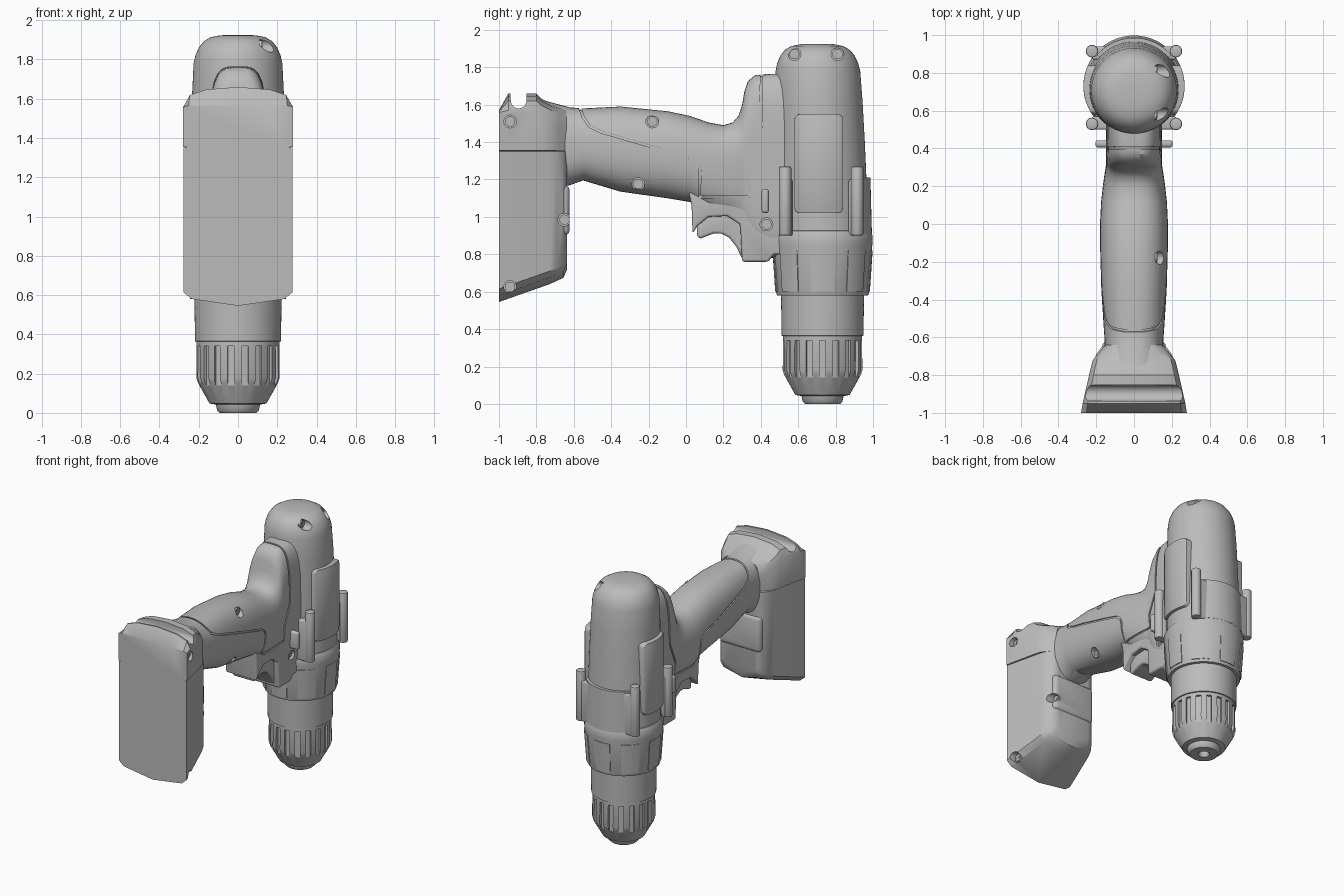
import bpy, bmesh
from math import sin, cos, pi, radians
from mathutils import Matrix, Vector

if "Cube" in bpy.data.objects:
    bpy.data.objects.remove(bpy.data.objects["Cube"])

GREY = (0.5, 0.5, 0.5, 1)
grey = bpy.data.materials.new("plain grey")
grey.use_nodes = True
grey.diffuse_color = GREY
grey.node_tree.nodes["Principled BSDF"].inputs["Base Color"].default_value = GREY

AXIS = 0.73  # y of the barrel centre line


def make(name, bm):
    bmesh.ops.recalc_face_normals(bm, faces=bm.faces)
    mesh = bpy.data.meshes.new(name)
    bm.to_mesh(mesh)
    bm.free()
    mesh.materials.append(grey)
    obj = bpy.data.objects.new(name, mesh)
    bpy.context.collection.objects.link(obj)
    return obj


def activate(obj):
    for other in bpy.context.selected_objects:
        other.select_set(False)
    obj.select_set(True)
    bpy.context.view_layer.objects.active = obj


def bevel(obj, width, segments=3):
    mod = obj.modifiers.new("bevel", "BEVEL")
    mod.width, mod.segments = width, segments
    mod.limit_method, mod.angle_limit = "ANGLE", radians(40)
    activate(obj)
    bpy.ops.object.modifier_apply(modifier=mod.name)
    return obj


def boolean(obj, tool, operation="DIFFERENCE"):
    mod = obj.modifiers.new("cut", "BOOLEAN")
    mod.object, mod.operation, mod.solver = tool, operation, "EXACT"
    activate(obj)
    bpy.ops.object.modifier_apply(modifier=mod.name)
    return obj


def loft(name, rings):
    bm = bmesh.new()
    loops = [[bm.verts.new(p) for p in ring] for ring in rings]
    n = len(loops[0])
    for a, b in zip(loops, loops[1:]):
        for i in range(n):
            bm.faces.new((a[i], a[(i + 1) % n], b[(i + 1) % n], b[i]))
    bm.faces.new(loops[0])
    bm.faces.new(loops[-1])
    return make(name, bm)


def lathe(name, profile, steps=72, lean=0.0):
    def ring(r, z):
        y = AXIS - lean * max(0, z - 0.9)
        turn = [2 * pi * i / steps for i in range(steps)]
        return [(r * cos(t), y + r * sin(t), z) for t in turn]
    return loft(name, [ring(r, z) for r, z in profile])


def arc_plate(name, levels, start, end, inner, steps=16):
    turn = [radians(start + (end - start) * i / steps) for i in range(steps + 1)]
    rings = []
    for r, z in levels:
        path = [(r, t) for t in turn] + [(inner, t) for t in reversed(turn)]
        rings.append([(q * cos(t), AXIS + q * sin(t), z) for q, t in path])
    return loft(name, rings)


def extrude(name, outline, half):
    return loft(name, [[(x, y, z) for y, z in outline] for x in (-half, half)])


def add_box(bm, centre, size, turn=0.0):
    mat = Matrix.Rotation(turn, 4, "Z") @ Matrix.Translation(centre)
    mat = Matrix.Translation((0, AXIS, 0)) @ mat @ Matrix.Diagonal((*size, 1))
    bmesh.ops.create_cube(bm, size=1, matrix=mat)


def add_rod(bm, centre, r, length, along_x=True):
    mat = Matrix.Translation(centre)
    if along_x:
        mat = mat @ Matrix.Rotation(pi / 2, 4, "Y")
    bmesh.ops.create_cone(bm, cap_ends=True, segments=24, radius1=r, radius2=r,
                          depth=length, matrix=mat)


def box(name, x, y, z, edge):
    return bevel(extrude(name, [(y[0], z[0]), (y[1], z[0]), (y[1], z[1]), (y[0], z[1])], x), edge)


# Barrel with domed motor end
barrel = lathe("motor_barrel", [
    (.25, .88), (.245, 1.1), (.24, 1.4), (.234, 1.62), (.226, 1.78), (.217, 1.82),
    (.2, 1.86), (.175, 1.892), (.14, 1.913), (.09, 1.923), (.02, 1.925)], lean=.028)

# Torque collar with raised pads, and the sleeve below it
collar = lathe("torque_collar", [
    (.2, .58), (.243, .58), (.247, .59), (.266, .85), (.268, .9), (.255, .925), (.235, .93)])
for i in range(8):
    arc_plate("collar_pad", [(.253, .6), (.268, .82)], i * 45 - 14, i * 45 + 14, .23)
sleeve = lathe("gear_sleeve", [(.2, .36), (.219, .365), (.222, .6), (.2, .62)])

# Chuck with grip slots and bored nose
chuck = lathe("chuck", [
    (.2, .375), (.211, .37), (.213, .18), (.205, .155), (.145, .048), (.112, .042), (.106, .012),
    (.094, 0), (.04, 0), (.032, .012), (.03, .04)])
bm = bmesh.new()
for i in range(18):
    add_box(bm, (.215, 0, .24), (.042, .034, .2), 2 * pi * i / 18)
slots = make("slot_cutter", bm)
boolean(chuck, slots)

# Side pads: a rounded outline clipped to a cylinder around the barrel
corners = [(.81, 1.52, 0), (.61, 1.52, 90), (.61, 1.05, 180), (.81, 1.05, 270)]
outline = [(y + .03 * cos(radians(a + s)), z + .03 * sin(radians(a + s)))
           for y, z, a in corners for s in (0, 30, 60, 90)]
side_pads = extrude("side_pads", outline, .4)
shell = lathe("pad_shell", [(.268, .5), (.268, 1.8)])
boolean(side_pads, shell, "INTERSECT")
bevel(side_pads, .008, 2)

# Clamp ears and the curved plate between them
bm = bmesh.new()
for side in (-1, 1):
    for y in (.53, .915):
        add_rod(bm, (side * .222, y, 1.085), .033, .37, False)
ears = bevel(make("clamp_ears", bm), .008, 2)
for y in (.535, .905):
    box("ear_web", .222, (y - .035, y + .035), (.9, 1.2), .01)
arc_plate("front_plate", [(.264, .91), (.256, 1.21)], 40, 140, .2)

# Handle flowing into the neck: y, half width, bottom, top, squareness
STATIONS = [
    (-.75, .16, 1.14, 1.62, 2.6), (-.62, .155, 1.17, 1.585, 2.5),
    (-.55, .16, 1.195, 1.58, 2.4), (-.35, .173, 1.135, 1.59, 2.4),
    (-.1, .18, 1.1, 1.565, 2.4), (.02, .179, 1.08, 1.54, 2.4),
    (.12, .174, 1.02, 1.505, 2.5), (.2, .165, 1, 1.49, 2.6),
    (.25, .158, .98, 1.505, 2.7), (.28, .154, .96, 1.54, 2.8),
    (.3, .15, .93, 1.6, 2.8), (.312, .149, .9, 1.67, 2.8),
    (.33, .148, .85, 1.725, 3), (.37, .147, .8, 1.758, 3.5),
    (.45, .147, .78, 1.765, 4), (.62, .147, .78, 1.765, 4)]


def handle_shape(name, inset):
    def ring(y, w, lo, hi, power):
        w, mid, h = w - inset, (lo + hi) / 2, (hi - lo) / 2 - inset
        points = []
        for i in range(48):
            c, s = cos(pi * i / 24), sin(pi * i / 24)
            k = (abs(c) ** power + abs(s) ** power) ** (-1 / power)
            points.append((w * c * k, y, mid + h * s * k))
        return points
    return loft(name, [ring(*s) for s in STATIONS])


handle = handle_shape("handle", 0)
core = handle_shape("handle_core", .008)

# Grip seam: a thin ribbon cut through the outer skin only
seam = [Vector(p) for p in [
    (-.59, 1.63), (-.555, 1.53), (-.52, 1.48), (-.46, 1.45), (.02, 1.31), (.06, 1.28),
    (.07, 1.25), (.07, 1.1), (.34, 1.1), (.34, 1.2), (.405, 1.36), (.41, 1.8)]]
other = []
for i, p in enumerate(seam):
    d = (seam[min(i + 1, len(seam) - 1)] - seam[max(i - 1, 0)]).normalized()
    other.append(p + Vector((-d.y, d.x)) * .012)
ribbon = extrude("seam_cutter", seam + other[::-1], .4)
boolean(handle, ribbon)

# Trigger, its housing and the direction lever
housing = bevel(extrude("trigger_housing", [
    (0, 1.2), (.03, 1.06), (.035, .91), (.06, .95), (.12, 1), (.22, 1.005), (.29, .96),
    (.3, .76), (.44, .76), (.47, .8), (.6, .8), (.6, 1.2)], .13), .018)
bevel(extrude("trigger", [
    (.06, .95), (.06, .89), (.08, .885), (.15, .912), (.19, .91), (.23, .89), (.27, .84),
    (.3, .775), (.33, .775), (.33, 1.03), (.1, 1.03)], .09), .015)
box("direction_lever", .205, (.405, .443), (1.02, 1.15), .015)


# Battery pack and the foot above it
def pack_ring(y, w, lo, hi, v, a):
    half = [(0, lo), (.85 * w, lo + v / 2), (w, lo + v), (w, hi - a),
            (.9 * w, hi - .45 * a), (.6 * w, hi - .15 * a), (0, hi)]
    points = half + [(-x, z) for x, z in reversed(half[1:-1])]
    return [(x, y, z) for x, z in points]


pack = loft("battery_pack", [pack_ring(y, w, lo, 1.36, .07, .01) for y, w, lo in [
    (-1, .278, .545), (-.73, .215, .64), (-.69, .2, .658), (-.655, .175, .675), (-.635, .14, .72)]])
foot = loft("battery_foot", [pack_ring(y, w, 1.345, hi, .01, a) for y, w, hi, a in [
    (-1, .28, 1.57, .012), (-.95, .272, 1.66, .09), (-.8, .238, 1.66, .09), (-.77, .231, 1.63, .08),
    (-.72, .218, 1.605, .08), (-.68, .185, 1.595, .1), (-.64, .15, 1.585, .12)]])
latch = box("pack_latch", .17, (-.75, -.622), (.9, 1.17), .03)
notch_outline = [(-.895 + .042 * cos(t), 1.622 + .042 * sin(t))
                 for t in [pi + pi * i / 12 for i in range(13)]]
notch = extrude("notch_cutter", notch_outline + [(-.853, 1.75), (-.937, 1.75)], .4)
boolean(foot, notch)

# Screws in round recesses on one side: depth, y, z
SCREWS = [(.235, -.94, 1.51), (.11, -.18, 1.51), (.1, -.255, 1.175), (.13, -.65, .985),
          (.22, -.94, .625), (.11, .43, .96), (.11, .58, 1.87), (.11, .81, 1.87)]
bm = bmesh.new()
for x, y, z in SCREWS:
    add_rod(bm, (x + .15, y, z), .034, .3)
holes = make("hole_cutter", bm)
for part in (barrel, handle, core, housing, pack, foot, latch):
    boolean(part, holes)
bm = bmesh.new()
for x, y, z in SCREWS:
    add_rod(bm, (x, y, z), .027, .024)
    add_box(bm, (x + .012, y - AXIS, z), (.006, .036, .008))
    add_box(bm, (x + .012, y - AXIS, z), (.006, .008, .036))
make("screws", bm)

# Remove the cutters and shade the parts
for tool in (slots, shell, ribbon, notch, holes):
    bpy.data.objects.remove(tool)
for obj in list(bpy.context.collection.objects):
    if obj.type == "MESH" and grey.name in obj.data.materials:
        activate(obj)
        bpy.ops.object.shade_smooth_by_angle(angle=radians(35))
